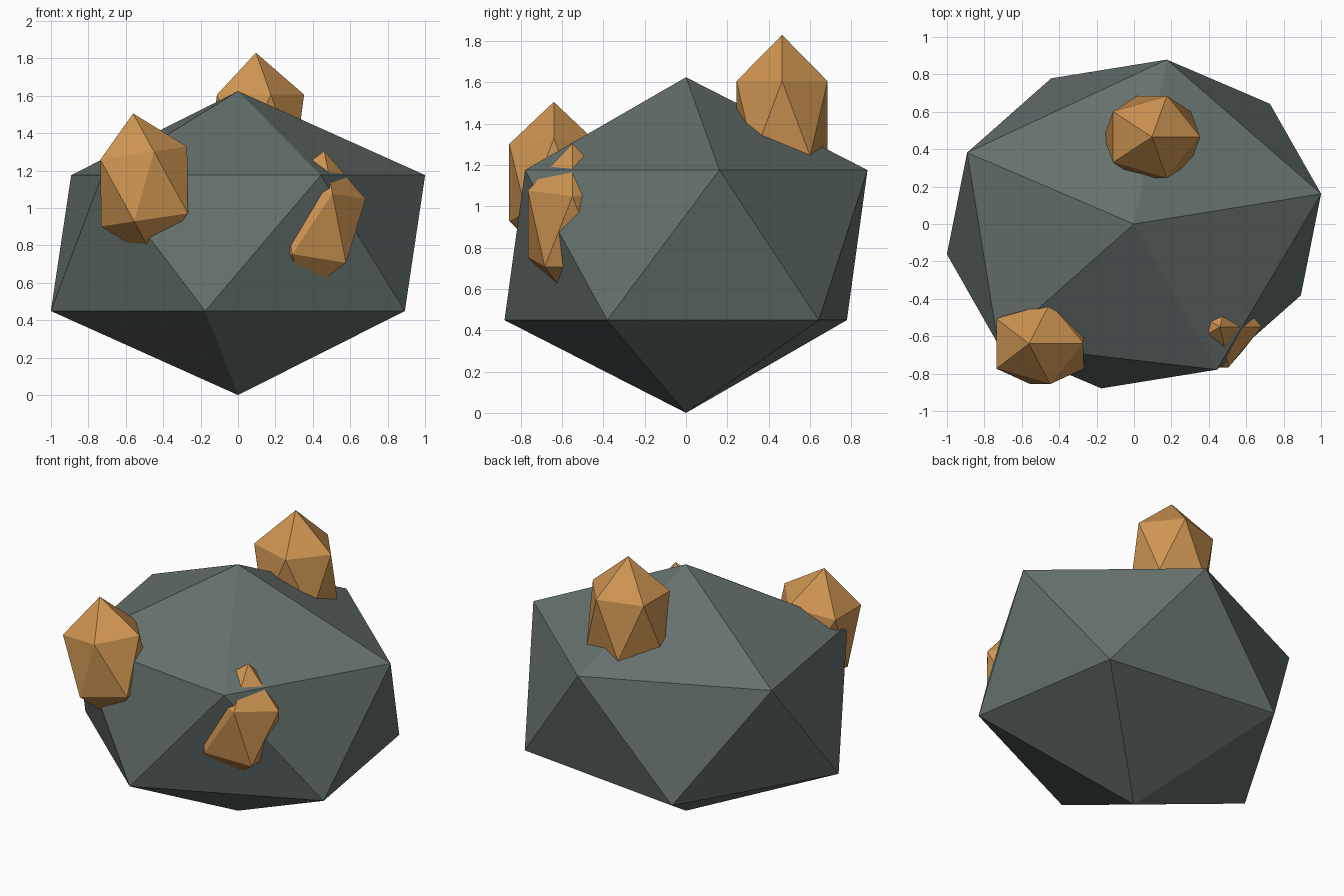
import bpy

if "Cube" in bpy.data.objects:
    bpy.data.objects.remove(bpy.data.objects["Cube"])


def material(name, color):
    m = bpy.data.materials.new(name)
    m.diffuse_color = (*color, 1)
    m.use_nodes = True
    m.node_tree.nodes["Principled BSDF"].inputs["Base Color"].default_value = m.diffuse_color
    return m


def chunk(name, center, scale, rotation, mat):
    """Flat-shaded stretched icosahedron."""
    bpy.ops.mesh.primitive_ico_sphere_add(subdivisions=1, radius=1,
                                          location=center, rotation=rotation)
    ob = bpy.context.object
    ob.name = name
    ob.scale = scale
    ob.data.materials.append(mat)
    return ob


stone = material("stone", (0.13, 0.165, 0.155))
ore = material("ore", (0.62, 0.30, 0.085))

# Large boulder
chunk("boulder", (0, 0, 0.8125), (1.133, 0.987, 0.8125), (0, 0, 0.16), stone)

# Ore nuggets stuck in the boulder: one upright, two leaning opposite ways
chunk("ore_nugget_back", (0.096, 0.465, 1.425), (0.288, 0.259, 0.405), (0, 0, 0), ore)
chunk("ore_nugget_left", (-0.502, -0.64, 1.115), (0.29, 0.254, 0.395), (0, -0.15, 0), ore)
chunk("ore_nugget_right", (0.398, -0.55, 0.915), (0.29, 0.254, 0.395), (0, 0.16, 0), ore)
